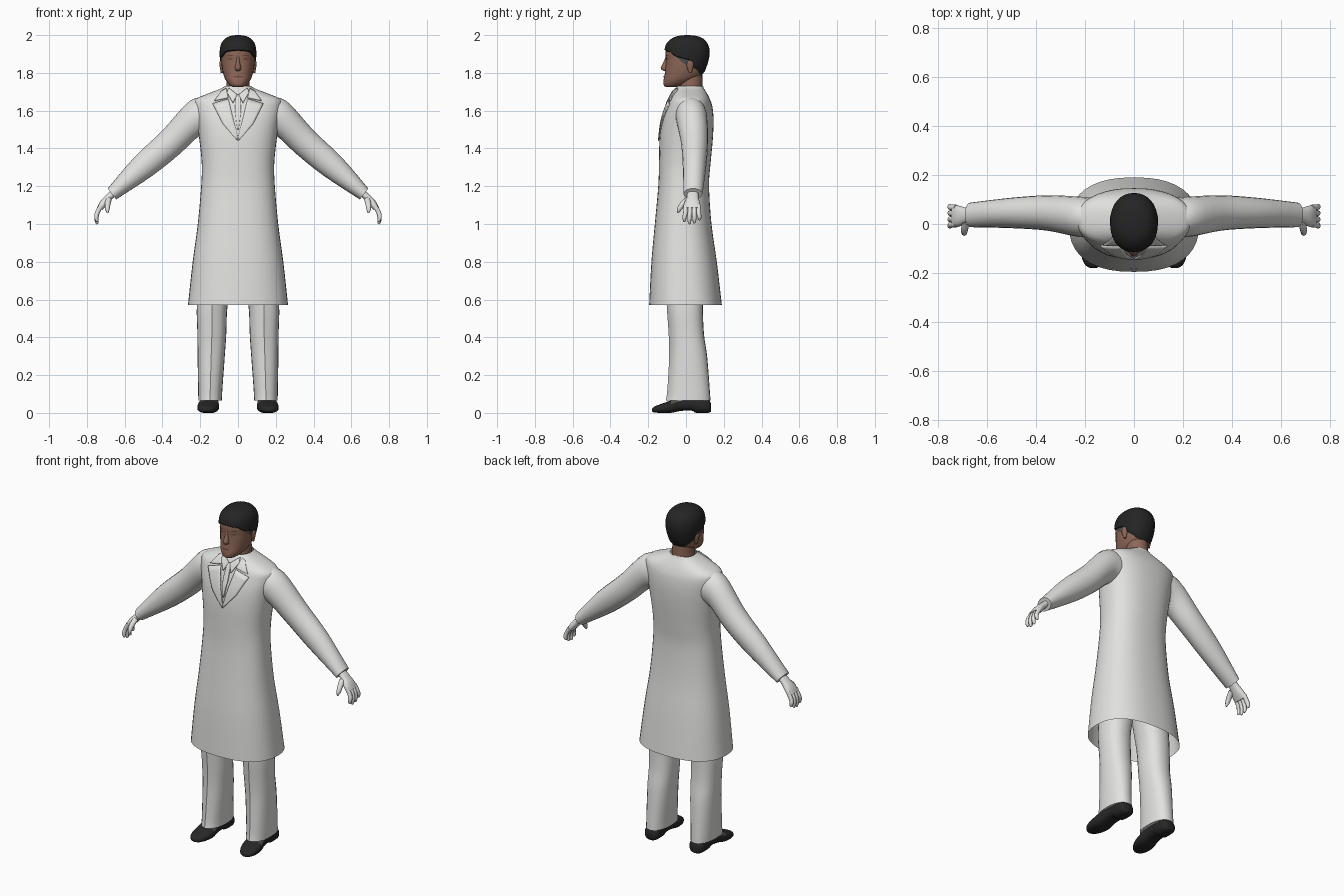
import bpy, bmesh, math
from mathutils import Vector

if "Cube" in bpy.data.objects:
    bpy.data.objects.remove(bpy.data.objects["Cube"])


def material(name, r, g, b):
    m = bpy.data.materials.new(name)
    m.diffuse_color = (r, g, b, 1)
    m.use_nodes = True
    m.node_tree.nodes["Principled BSDF"].inputs["Base Color"].default_value = m.diffuse_color
    return m


WHITE = material("white cloth", 0.76, 0.76, 0.74)
SKIN = material("brown skin", 0.27, 0.135, 0.095)
DARK_SKIN = material("dark skin", 0.15, 0.07, 0.05)
BLACK = material("black hair", 0.018, 0.018, 0.019)
GREY = material("dark grey", 0.075, 0.075, 0.078)
LEATHER = material("black leather", 0.02, 0.02, 0.021)


def dense(rows, k=4):
    """Smoothly resample rows of numbers."""
    out = []
    for i in range(len(rows) - 1):
        p = [rows[max(0, min(len(rows) - 1, i + j))] for j in (-1, 0, 1, 2)]
        for s in range(k):
            t = s / k
            out.append([0.5 * (2 * b + (c - a) * t + (2 * a - 5 * b + 4 * c - d) * t * t
                               + (3 * b - a - 3 * c + d) * t ** 3) for a, b, c, d in zip(*p)])
    return out + [list(rows[-1])]


def ring(c, u, v, n=24, p=2.0):
    """Superellipse around c spanned by the half axes u and v."""
    c, u, v = Vector(c), Vector(u), Vector(v)
    pts = []
    for i in range(n):
        a = 2 * math.pi * i / n
        x, y = math.cos(a), math.sin(a)
        pts.append(c + u * math.copysign(abs(x) ** (2 / p), x)
                   + v * math.copysign(abs(y) ** (2 / p), y))
    return pts


def finish(name, bm, mat, angle=50):
    bmesh.ops.recalc_face_normals(bm, faces=bm.faces)
    me = bpy.data.meshes.new(name)
    bm.to_mesh(me)
    bm.free()
    me.materials.append(mat)
    ob = bpy.data.objects.new(name, me)
    bpy.context.collection.objects.link(ob)
    bpy.ops.object.select_all(action='DESELECT')
    ob.select_set(True)
    bpy.context.view_layer.objects.active = ob
    bpy.ops.object.shade_smooth_by_angle(angle=math.radians(angle))
    return ob


def loft(name, rings, mat, caps=(True, True), closed=True, angle=50):
    bm = bmesh.new()
    vs = [[bm.verts.new(p) for p in r] for r in rings]
    n = len(vs[0])
    for a, b in zip(vs, vs[1:]):
        for i in range(n if closed else n - 1):
            j = (i + 1) % n
            bm.faces.new((a[i], a[j], b[j], b[i]))
    if closed:
        for cap, r in zip(caps, (vs[0], vs[-1])):
            if cap:
                bm.faces.new(r)
    return finish(name, bm, mat, angle)


def tube(name, pts, mat, n=8):
    """Round limb through points (x, y, z, radius)."""
    pts = dense(pts, 3)
    rings = []
    for i, q in enumerate(pts):
        d = Vector(pts[min(i + 1, len(pts) - 1)][:3]) - Vector(pts[max(i - 1, 0)][:3])
        u = d.cross(Vector((0, 1, 0))).normalized()
        rings.append(ring(q[:3], u * q[3], d.cross(u).normalized() * q[3], n))
    return loft(name, rings, mat)


def lookup(rows, z):
    for a, b in zip(rows, rows[1:]):
        if a[0] <= z <= b[0]:
            t = (z - a[0]) / max(b[0] - a[0], 1e-6)
            return [p + (q - p) * t for p, q in zip(a, b)]
    return rows[0] if z < rows[0][0] else rows[-1]


# Coat body: height, half width, front, back
P = 2.4
coat = dense([(0.57, 0.265, -0.195, 0.19), (0.8, 0.24, -0.183, 0.163), (1.0, 0.213, -0.165, 0.135),
              (1.2, 0.195, -0.147, 0.122), (1.32, 0.192, -0.143, 0.13), (1.45, 0.205, -0.14, 0.142),
              (1.55, 0.22, -0.127, 0.146), (1.62, 0.232, -0.105, 0.14), (1.66, 0.225, -0.088, 0.127),
              (1.69, 0.16, -0.072, 0.112), (1.715, 0.095, -0.056, 0.097), (1.73, 0.07, -0.045, 0.09)])
loft("coat", [ring((0, (f + b) / 2, z), (w, 0, 0), (0, (b - f) / 2, 0), 40, P) for z, w, f, b in coat],
     WHITE, (False, False))


def on_coat(x, z, lift):
    _, w, f, b = lookup(coat, z)
    r = max(0, 1 - min(1, abs(x / w)) ** P) ** (1 / P)
    return Vector((x, (f + b) / 2 - (b - f) / 2 * r - lift, z))


def plate(name, inner, outer, side=1, lift=0.004, mat=WHITE):
    """Thin cloth piece lying on the coat front between two outlines."""
    rows = []
    for i in range(9):
        t = i / 8 * (len(inner) - 1)
        k = min(int(t), len(inner) - 2)
        a, b = (Vector(e[k]).lerp(Vector(e[k + 1]), t - k) for e in (inner, outer))
        rows.append([on_coat(side * q.x, q.y, lift) for q in (a.lerp(b, j / 6) for j in range(7))])
    ob = loft(name, rows, mat, closed=False)
    m = ob.modifiers.new("thickness", 'SOLIDIFY')
    m.thickness, m.offset = 0.007, 0


# Tie, shirt collar, coat collar and lapels
plate("tie", [(-0.012, 1.685), (-0.016, 1.6), (-0.004, 1.5)], [(0.012, 1.685), (0.016, 1.6), (0.004, 1.5)])
for s in (-1, 1):
    plate("shirt_collar", [(0.05, 1.72), (0.004, 1.685)], [(0.058, 1.695), (0.026, 1.64)], s, 0.006)
    plate("coat_collar", [(0.062, 1.717), (0.05, 1.668)], [(0.085, 1.705), (0.125, 1.652)], s)
    plate("lapel", [(0.05, 1.662), (0.024, 1.55), (0.001, 1.46)],
          [(0.135, 1.637), (0.08, 1.53), (0.002, 1.44)], s)


def limb(name, rows, s, p=2.0, n=20, k=4):
    """Rows of top x, top z, bottom x, bottom z, centre y, half depth."""
    return loft(name, [ring((s * (a + c) / 2, y, (b + d) / 2), (s * (a - c) / 2, 0, (b - d) / 2),
                            (0, r, 0), n, p) for a, b, c, d, y, r in dense(rows, k)], WHITE)


for s in (-1, 1):
    # Sleeve and hand
    limb("sleeve", [(0.15, 1.672, 0.14, 1.47, 0.025, 0.08), (0.255, 1.652, 0.205, 1.465, 0.03, 0.082),
                    (0.4, 1.495, 0.31, 1.37, 0.045, 0.072), (0.55, 1.352, 0.45, 1.258, 0.045, 0.062),
                    (0.69, 1.188, 0.645, 1.13, 0.037, 0.05)], s)
    limb("palm", [(0.675, 1.175, 0.65, 1.15, 0.036, 0.03), (0.702, 1.15, 0.672, 1.125, 0.035, 0.032),
                  (0.728, 1.122, 0.695, 1.098, 0.032, 0.042), (0.746, 1.088, 0.718, 1.074, 0.032, 0.046)],
         s, 2.4, 16, 3)
    for i in range(4):
        y, drop = -0.002 + 0.023 * i, (0.012, 0, 0.004, 0.02)[i]
        y2 = y * 1.15 - 0.006
        tube("finger", [(s * 0.724, y, 1.098, 0.012), (s * 0.744, y, 1.062, 0.0125),
                        (s * 0.75, y2, 1.03 + drop / 2, 0.011), (s * 0.746, y2, 1.005 + drop, 0.008),
                        (s * 0.744, y2, 1.0 + drop, 0.003)], WHITE)
    tube("thumb", [(s * 0.685, 0.01, 1.13, 0.016), (s * 0.69, -0.018, 1.105, 0.015),
                   (s * 0.692, -0.036, 1.078, 0.012), (s * 0.69, -0.042, 1.058, 0.004)], WHITE)

    # Trouser leg with a pressed front crease
    rings = []
    for z, a, b, f, k in dense([(0.065, 0.085, 0.21, -0.1, 0.13), (0.12, 0.083, 0.211, -0.092, 0.126),
                                (0.3, 0.07, 0.214, -0.082, 0.112), (0.42, 0.062, 0.215, -0.085, 0.095),
                                (0.57, 0.055, 0.218, -0.095, 0.09), (0.75, 0.02, 0.2, -0.1, 0.1),
                                (0.9, 0.0, 0.18, -0.1, 0.1)]):
        r = ring((s * (a + b) / 2, (f + k) / 2, z), (s * (b - a) / 2, 0, 0), (0, (k - f) / 2, 0), 24, 2.3)
        r[18].y -= 0.007
        rings.append(r)
    loft("trouser_leg", rings, WHITE, angle=40)

    # Shoe: y, centre x, half width, underside, top
    shoe = dense([(0.132, 0.148, 0.025, 0.006, 0.05), (0.115, 0.148, 0.043, 0, 0.075),
                  (0.055, 0.149, 0.047, 0, 0.085), (0.03, 0.15, 0.047, 0.012, 0.085),
                  (-0.03, 0.153, 0.05, 0.01, 0.085), (-0.08, 0.157, 0.057, 0, 0.066),
                  (-0.13, 0.162, 0.052, 0, 0.048), (-0.165, 0.165, 0.035, 0.002, 0.035),
                  (-0.18, 0.166, 0.012, 0.007, 0.022)])
    ob = loft("shoe", [ring((s * x, y, (a + b) / 2), (s * w, 0, 0), (0, 0, (b - a) / 2), 20, 2.6)
                       for y, x, w, a, b in shoe], LEATHER)
    ob.data.materials.append(GREY)
    for f in ob.data.polygons:
        if -0.085 < f.center.y < -0.01 and f.center.z > 0.05 and f.normal.z > 0.3:
            f.material_index = 1

# Neck
loft("neck", [ring((0, y, z), (w, 0, 0), (0, d, 0)) for z, w, y, d in
              ((1.64, 0.072, 0.02, 0.066), (1.7, 0.064, 0.022, 0.064), (1.76, 0.06, 0.025, 0.062),
               (1.82, 0.06, 0.025, 0.06))], SKIN)

# Head: height, half width, front, back
head = dense([(1.724, 0.022, -0.105, -0.06), (1.735, 0.043, -0.118, -0.01), (1.76, 0.064, -0.119, 0.045),
              (1.79, 0.077, -0.113, 0.085), (1.83, 0.085, -0.109, 0.103), (1.87, 0.089, -0.107, 0.115),
              (1.91, 0.09, -0.108, 0.119), (1.95, 0.082, -0.097, 0.108), (1.978, 0.06, -0.068, 0.083),
              (1.991, 0.032, -0.032, 0.048), (1.995, 0.003, 0.005, 0.011)])
loft("head", [ring((0, (f + b) / 2, z), (w, 0, 0), (0, (b - f) / 2, 0), 32, 2.2) for z, w, f, b in head], SKIN)


def on_head(deg, z, lift):
    """Point on the head, deg measured from the face towards +x."""
    _, w, f, b = lookup(head, z)
    a = math.radians(deg)
    x, y = math.sin(a), -math.cos(a)
    return Vector(((w + lift) * math.copysign(abs(x) ** 0.91, x),
                   (f + b) / 2 + ((b - f) / 2 + lift) * math.copysign(abs(y) ** 0.91, y), z + lift * 0.7))


HAIRLINE = [(0, 1.918), (38, 1.912), (62, 1.885), (98, 1.865), (112, 1.83), (145, 1.795), (180, 1.778)]


def hairline(deg):
    return lookup(HAIRLINE, min(deg, 360 - deg))[1]


# Hair cap with the hairline as its lower edge
rows = [[on_head(d, 1.995 + (hairline(d) - 1.995) * (i / 14) ** 1.6, 0.007) for d in range(0, 360, 8)]
        for i in range(15)]
rows.append([on_head(d, hairline(d), -0.004) for d in range(0, 360, 8)])
loft("hair", rows, BLACK, (True, False))


def patch(name, d0, d1, low, high, mat, lift=0.003):
    """Thin painted patch following the head surface."""
    rows = []
    for j in range(7):
        d = d0 + (d1 - d0) * j / 6
        bulge = math.sin(math.pi * j / 6) * 0.8 + 0.2
        mid = (low + high) / 2
        rows.append([on_head(d, mid + (high - low) / 2 * bulge * k, lift) for k in (-1, -0.3, 0.3, 1)])
    loft(name, rows, mat, closed=False)


# Sideburns, ears, eyes and brows
for s in (-1, 1):
    loft("sideburn", [[on_head(s * d, hairline(d) + 0.004 + (low - hairline(d)) * t, 0.003)
                       for t in (0, 0.5, 1)]
                      for d, low in ((60, 1.882), (70, 1.868), (80, 1.85), (90, 1.838), (102, 1.838))],
         GREY, closed=False)
    patch("eye", s * 14, s * 34, 1.866, 1.876, DARK_SKIN)
    patch("brow", s * 12, s * 38, 1.886, 1.893, DARK_SKIN)
    ear = dense([(1.8, 0.012, 0.006), (1.815, 0.014, 0.012), (1.84, 0.02, 0.02), (1.858, 0.02, 0.018),
                 (1.868, 0.01, 0.008)], 2)
    loft("ear", [ring((s * 0.084, 0.022, z), (s * w * 0.7, 0, 0), (0, d, 0), 12) for z, w, d in ear], SKIN)
patch("mouth", -20, 20, 1.772, 1.784, DARK_SKIN)

# Nose
loft("nose", [ring((0, -0.1, z), (w, 0, 0), (0, d, 0), 12) for z, w, d in
              dense([(1.885, 0.008, 0.008), (1.855, 0.011, 0.02), (1.828, 0.018, 0.034),
                     (1.815, 0.017, 0.028), (1.81, 0.01, 0.014)], 2)], SKIN)
